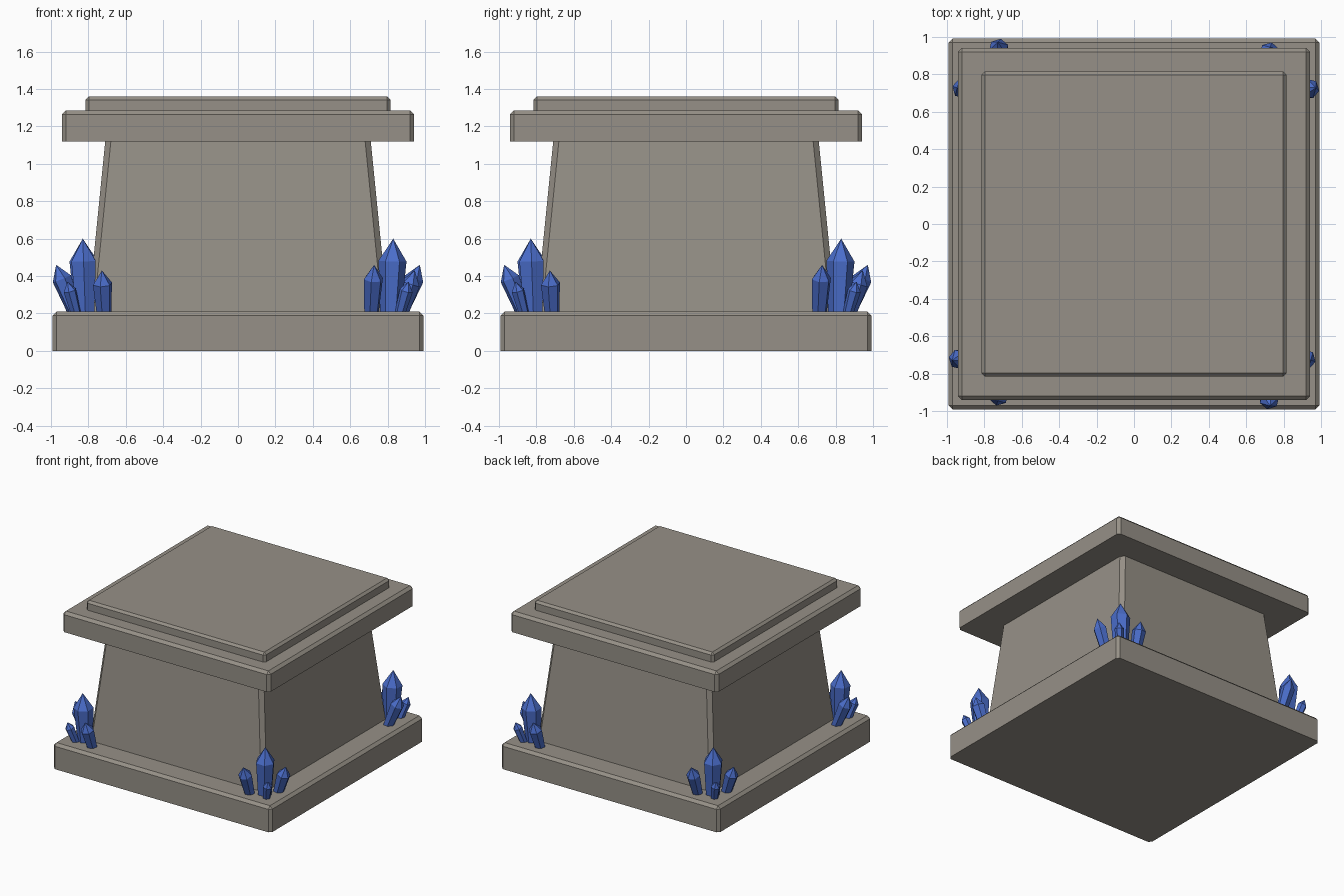
import bpy, bmesh, math
from mathutils import Vector, Matrix

if "Cube" in bpy.data.objects:
    bpy.data.objects.remove(bpy.data.objects["Cube"])


def material(name, rgb):
    m = bpy.data.materials.new(name)
    m.diffuse_color = (*rgb, 1)
    m.use_nodes = True
    m.node_tree.nodes["Principled BSDF"].inputs["Base Color"].default_value = m.diffuse_color
    return m


STONE = material("warm grey stone", (0.305, 0.28, 0.242))
BLUE = material("blue crystal", (0.07, 0.155, 0.6))


def finish(bm, name, mat):
    bmesh.ops.recalc_face_normals(bm, faces=bm.faces[:])
    me = bpy.data.meshes.new(name)
    bm.to_mesh(me)
    bm.free()
    me.materials.append(mat)
    ob = bpy.data.objects.new(name, me)
    bpy.context.collection.objects.link(ob)
    return ob


def block(name, z0, z1, half0, half1, chamfer, bevel_top=True):
    """Square block, optionally tapered, with chamfered corners and top rim."""
    bm = bmesh.new()
    bmesh.ops.create_cube(bm, size=2)
    for v in bm.verts:
        top = v.co.z > 0
        h = half1 if top else half0
        v.co = (v.co.x * h, v.co.y * h, z1 if top else z0)
    edges = []
    for e in bm.edges:
        a, b = (v.co.z for v in e.verts)
        upright = abs(a - b) > 1e-4
        if upright or (bevel_top and min(a, b) > z1 - 1e-4):
            edges.append(e)
    bmesh.ops.bevel(bm, geom=edges, offset=chamfer, segments=1,
                    affect='EDGES', clamp_overlap=True)
    return finish(bm, name, STONE)


def add_crystal(bm, foot, tip, radius, shoulder, turn):
    """Six-sided shard: narrow foot, wide shoulder, pointed tip."""
    foot, tip = Vector(foot), Vector(tip)
    rot = (tip - foot).to_track_quat('Z', 'Y').to_matrix()
    length = (tip - foot).length
    rings = []
    for r, d in ((radius * 0.72, 0), (radius, length - shoulder)):
        ring = []
        for k in range(6):
            a = math.radians(60 * k + turn)
            p = Vector((r * math.cos(a), r * math.sin(a), d))
            ring.append(bm.verts.new(foot + rot @ p))
        rings.append(ring)
    apex = bm.verts.new(tip)
    low, high = rings
    bm.faces.new(low[::-1])
    for k in range(6):
        n = (k + 1) % 6
        bm.faces.new((low[k], low[n], high[n], high[k]))
        bm.faces.new((high[k], high[n], apex))


# Stone plinth
block("base_slab", 0.0, 0.21, 0.992, 0.992, 0.022)
block("tapered_body", 0.20, 1.13, 0.802, 0.709, 0.03, bevel_top=False)
block("upper_slab", 1.12, 1.285, 0.942, 0.942, 0.022)
block("top_plate", 1.28, 1.36, 0.815, 0.815, 0.018)

# Crystal cluster: foot, tip, radius, shoulder length, turn
CLUSTER = [
    ((0.815, -0.815, 0.17), (0.83, -0.83, 0.60), 0.075, 0.12, 15),   # main
    ((0.712, -0.855, 0.17), (0.728, -0.972, 0.46), 0.053, 0.08, 10),  # front
    ((0.86, -0.715, 0.17), (0.945, -0.728, 0.43), 0.053, 0.075, 25),  # side
    ((0.858, -0.858, 0.17), (0.912, -0.912, 0.37), 0.036, 0.05, 5),   # small
]
for i, corner in enumerate(("front_right", "back_right",
                            "back_left", "front_left")):
    bm = bmesh.new()
    for shard in CLUSTER:
        add_crystal(bm, *shard)
    bm.transform(Matrix.Rotation(math.radians(90 * i), 4, 'Z'))
    finish(bm, "crystals_" + corner, BLUE)
